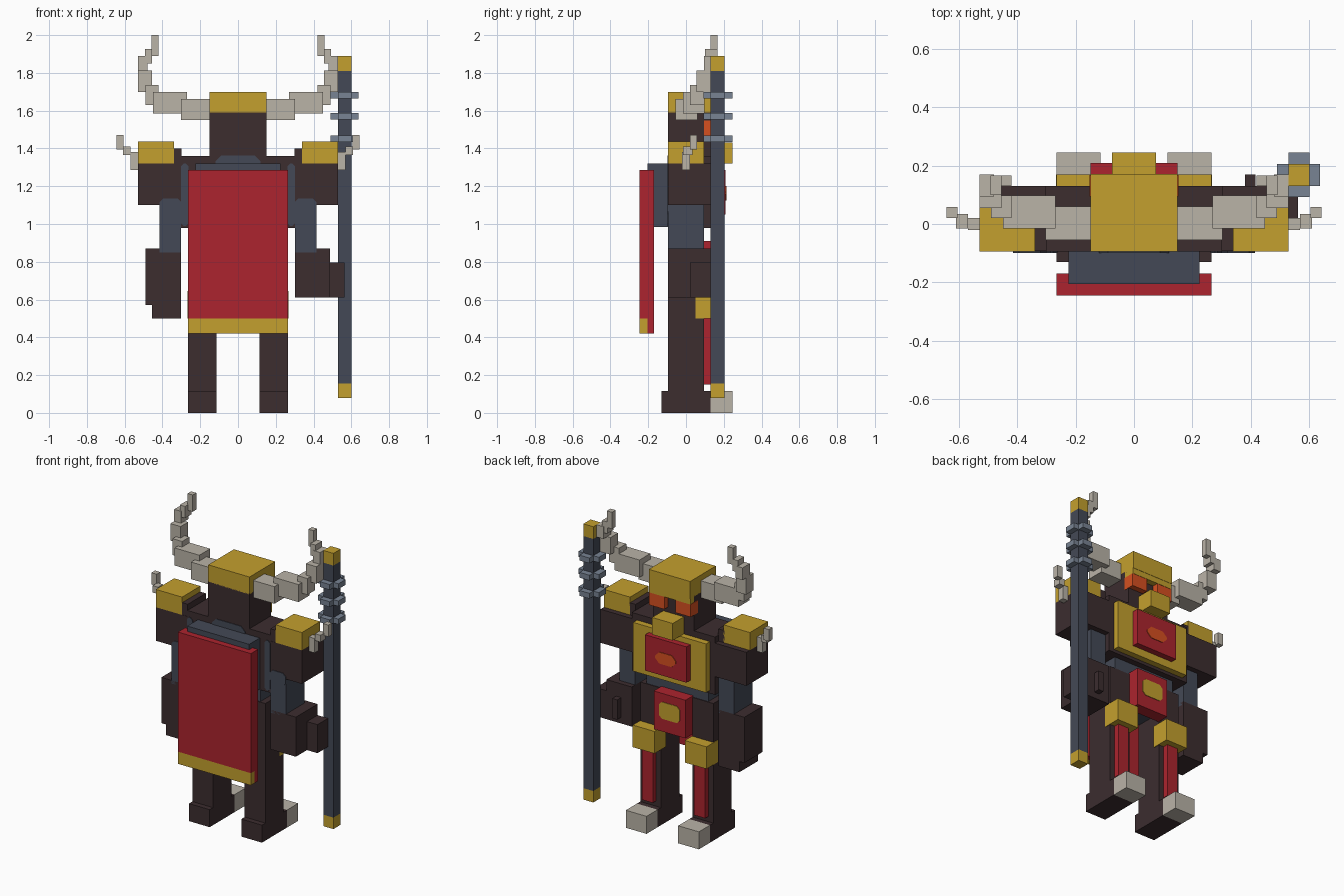
import bpy, bmesh

if "Cube" in bpy.data.objects:
    bpy.data.objects.remove(bpy.data.objects["Cube"])


def material(name, rgb):
    lin = [(c / 255 / 12.92) if c < 11 else ((c / 255 + 0.055) / 1.055) ** 2.4 for c in rgb]
    m = bpy.data.materials.new(name)
    m.use_nodes = True
    m.diffuse_color = (*lin, 1)
    m.node_tree.nodes["Principled BSDF"].inputs["Base Color"].default_value = (*lin, 1)
    return m


dark = material("dark brown", (60, 45, 47))
red = material("crimson", (172, 36, 46))
gold = material("gold", (196, 160, 46))
slate = material("slate", (68, 73, 86))
bone = material("bone", (186, 179, 167))
steel = material("steel blue", (120, 131, 147))
orange = material("orange", (214, 80, 32))


def finish(name, bm, mat):
    bmesh.ops.recalc_face_normals(bm, faces=bm.faces)
    me = bpy.data.meshes.new(name)
    bm.to_mesh(me)
    bm.free()
    me.materials.append(mat)
    bpy.context.collection.objects.link(bpy.data.objects.new(name, me))


def box(name, mat, x, y, z):
    """Block spanning the given ranges."""
    bm = bmesh.new()
    bmesh.ops.create_cube(bm, size=1)
    for v in bm.verts:
        for i, (lo, hi) in enumerate((x, y, z)):
            v.co[i] = lo if v.co[i] < 0 else hi
    finish(name, bm, mat)


def pair(name, mat, x, y, z):
    """Mirrored blocks on both sides."""
    box("left_" + name, mat, x, y, z)
    box("right_" + name, mat, (-x[1], -x[0]), y, z)


def plate(name, mat, x, z, y, cut, depth=0.006):
    """Thin upright plate with clipped corners, centred on depth y."""
    (a, b), (c, d) = x, z
    pts = [(a + cut, c), (b - cut, c), (b, c + cut), (b, d - cut),
           (b - cut, d), (a + cut, d), (a, d - cut), (a, c + cut)]
    bm = bmesh.new()
    face = bm.faces.new([bm.verts.new((px, y - depth / 2, pz)) for px, pz in pts])
    ext = bmesh.ops.extrude_face_region(bm, geom=[face])
    for v in ext["geom"]:
        if isinstance(v, bmesh.types.BMVert):
            v.co.y += depth
    finish(name, bm, mat)


# Legs and feet
pair("leg", dark, (.115, .265), (-.095, .095), (.1, .8))
pair("foot", dark, (.115, .265), (-.13, .13), (0, .115))
pair("toe", bone, (.115, .265), (.13, .245), (0, .115))
pair("shin_strip", red, (.15, .23), (.09, .13), (.15, .52))
pair("knee_guard", gold, (.11, .268), (.05, .17), (.5, .645))

# Hips and waist
box("pelvis", dark, (-.265, .265), (-.095, .095), (.72, .9))
box("crotch", slate, (-.113, .113), (-.09, .09), (.715, .74))
box("waist", slate, (-.225, .225), (-.09, .09), (.88, 1))
box("belt_plate", red, (-.115, .115), (.09, .17), (.66, .91))
plate("belt_buckle", gold, (-.075, .075), (.745, .855), .171, .02)

# Torso and chest armour
box("torso", dark, (-.303, .303), (-.095, .13), (.98, 1.36))
box("chest_armour", gold, (-.265, .265), (.13, .17), (1.0, 1.32))
box("chest_panel", red, (-.15, .15), (.17, .21), (1.05, 1.285))
plate("chest_gem", orange, (-.075, .075), (1.125, 1.2), .211, .03)

# Back armour and cape
box("back_plate", slate, (-.225, .225), (-.205, -.095), (.985, 1.32))
plate("collar_plate", slate, (-.12, .12), (1.29, 1.362), -.096, .03)
for s in (-1, 1):
    x = sorted((s * .262, s * .302))
    plate("back_strip", slate, x, (.99, 1.32), -.096, .015)
    x = sorted((s * .3, s * .415))
    plate("arm_trim", slate, x, (1.05, 1.135), -.096, .02)
box("cape", red, (-.265, .265), (-.245, -.17), (.5, 1.285))
box("cape_hem_lining", red, (-.265, .265), (-.205, -.17), (.42, .5))
box("cape_hem", gold, (-.265, .265), (-.245, -.205), (.42, .5))

# Shoulders and arms
pair("shoulder", dark, (.3, .53), (-.095, .13), (1.1, 1.32))
pair("shoulder_step", dark, (.3, .345), (-.093, .095), (1.3, 1.4))
pair("shoulder_guard", gold, (.34, .53), (-.095, .095), (1.32, 1.437))
pair("upper_arm", slate, (.303, .415), (-.095, .095), (.85, 1.1))
pair("spike_base", bone, (.53, .57), (-.02, .02), (1.285, 1.38))
pair("spike_middle", bone, (.57, .61), (-.015, .035), (1.365, 1.41))
pair("spike_tip", bone, (.605, .643), (.02, .058), (1.395, 1.472))
box("right_forearm", dark, (-.49, -.303), (-.095, .095), (.57, .87))
box("right_hand", dark, (-.455, -.303), (-.095, .095), (.5, .57))
box("left_forearm", dark, (.303, .487), (-.095, .13), (.61, .87))
box("left_hand", dark, (.487, .563), (.02, .13), (.61, .797))
box("left_thumb", dark, (.38, .417), (.13, .17), (.65, .78))

# Head and helmet
box("head", dark, (-.15, .15), (-.095, .13), (1.34, 1.59))
box("helmet", gold, (-.15, .15), (-.095, .172), (1.585, 1.7))
box("brow", gold, (-.15, .15), (.095, .17), (1.548, 1.59))
pair("eye", orange, (.04, .152), (.095, .168), (1.465, 1.548))
box("beard", gold, (-.075, .075), (.12, .245), (1.32, 1.432))

# Stepped horns, from root to tip
horn = [((.15, .303), (-.055, .06), (1.55, 1.662)),
        ((.27, .45), (-.015, .097), (1.585, 1.7)),
        ((.42, .49), (.02, .097), (1.63, 1.737)),
        ((.455, .53), (.055, .133), (1.7, 1.812)),
        ((.48, .53), (.095, .17), (1.81, 1.89)),
        ((.455, .493), (.1, .167), (1.85, 1.927)),
        ((.42, .457), (.13, .167), (1.89, 2))]
for part in horn:
    pair("horn_segment", bone, *part)

# Staff with cross-shaped rings
sx, sy = (.53, .602), (.13, .205)
box("staff_shaft", slate, sx, sy, (.155, 1.81))
box("staff_foot", gold, sx, sy, (.08, .155))
box("staff_cap", gold, sx, sy, (1.81, 1.89))
for z in (1.433, 1.552, 1.665):
    box("staff_ring_wide", steel, (.49, .638), sy, (z, z + .035))
    box("staff_ring_deep", steel, sx, (.092, .245), (z, z + .035))
